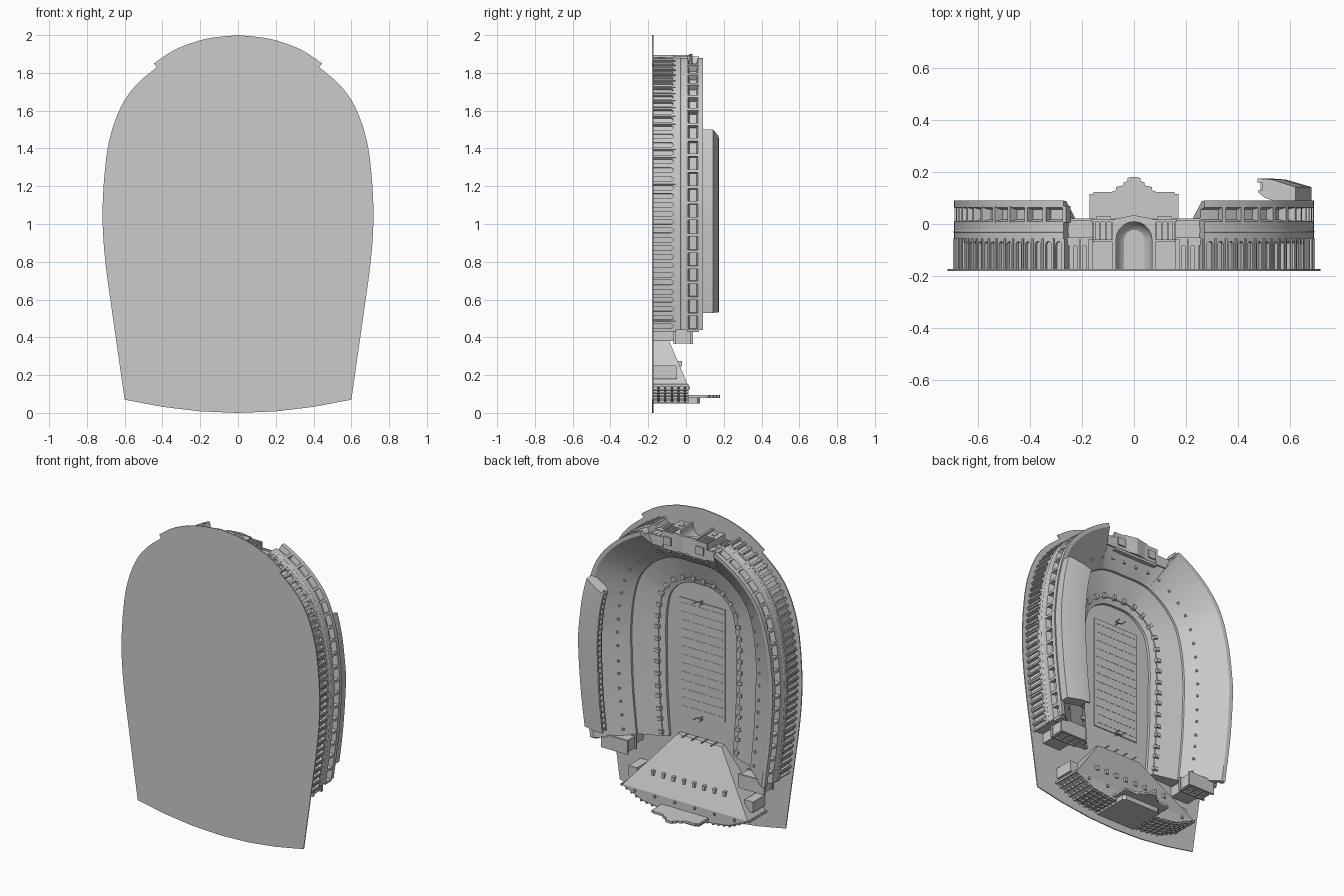
import bpy, bmesh, math
from mathutils import Matrix, Vector

cube = bpy.data.objects.get("Cube")
if cube:
    bpy.data.objects.remove(cube, do_unlink=True)

GREY = (0.6, 0.6, 0.6, 1)
grey = bpy.data.materials.new("stone grey")
grey.use_nodes = True
grey.diffuse_color = GREY
grey.node_tree.nodes["Principled BSDF"].inputs["Base Color"].default_value = GREY

GROUND = -0.175
FLAT = Matrix.Identity(4)


# ---- helpers ----
def finish(bm, name, smooth=False):
    bmesh.ops.recalc_face_normals(bm, faces=bm.faces)
    mesh = bpy.data.meshes.new(name)
    bm.to_mesh(mesh)
    bm.free()
    mesh.materials.append(grey)
    obj = bpy.data.objects.new(name, mesh)
    bpy.context.collection.objects.link(obj)
    if smooth:
        bpy.ops.object.select_all(action='DESELECT')
        obj.select_set(True)
        bpy.context.view_layer.objects.active = obj
        bpy.ops.object.shade_smooth_by_angle(angle=math.radians(25))


def loft(bm, rows, closed=True):
    vs = [[bm.verts.new(p) for p in row] for row in rows]
    n = len(rows[0])
    for a, b in zip(vs, vs[1:]):
        for i in range(n if closed else n - 1):
            j = (i + 1) % n
            bm.faces.new((a[i], a[j], b[j], b[i]))
    if closed:
        bm.faces.new(vs[0])
        bm.faces.new(vs[-1])


def prism(bm, pts, z0, z1, frame=FLAT):
    loft(bm, [[frame @ Vector((x, y, z)) for x, y in pts] for z in (z0, z1)])


def box(bm, lo, hi, frame=FLAT):
    lo, hi = Vector(lo), Vector(hi)
    m = frame @ Matrix.Translation((lo + hi) / 2) @ Matrix.Diagonal((*(hi - lo), 1))
    bmesh.ops.create_cube(bm, size=1, matrix=m)


def boxes_both_sides(bm, lo, hi):
    box(bm, lo, hi)
    box(bm, (-hi[0], *lo[1:]), (-lo[0], *hi[1:]))


def mirrored(half):
    return half + [(-x, z) for x, z in reversed(half) if x > 0]


def curve(pts, u):
    i = min(int(u), len(pts) - 2)
    f = u - i
    p = [Vector(pts[max(0, min(len(pts) - 1, k))]) for k in range(i - 1, i + 3)]
    return 0.5 * (2 * p[1] + (p[2] - p[0]) * f + (2 * p[0] - 5 * p[1] + 4 * p[2] - p[3]) * f * f
                  + (3 * p[1] - p[0] - 3 * p[2] + p[3]) * f ** 3)


# ---- horseshoe plan: inner and outer curves from one open end to the other ----
OUTER = mirrored([(.63, .44), (.67, .75), (.69, 1.05), (.683, 1.2), (.655, 1.4), (.6, 1.58),
                  (.52, 1.7), (.41, 1.8), (.27, 1.88), (.14, 1.9), (0, 1.9)])
INNER = mirrored([(.23, .46), (.25, .75), (.255, 1.05), (.255, 1.2), (.245, 1.31), (.225, 1.39),
                  (.19, 1.44), (.15, 1.475), (.1, 1.5), (.05, 1.51), (0, 1.51)])
END, GAP_A, GAP_B = 20, 8, 12


def plan(t, u):
    return curve(INNER, u).lerp(curve(OUTER, u), t)


def sweep(bm, profile, u0, u1, steps):
    rows = []
    for k in range(steps + 1):
        u = u0 + (u1 - u0) * k / steps
        spots = [(plan(t, u), y) for t, y in profile]
        rows.append([(p.x, y, p.y) for p, y in spots])
    loft(bm, rows)


def stations(t, u0, u1, spacing):
    """Evenly spaced frames (along, up, outward) and their spacing."""
    pts = [plan(t, u0 + (u1 - u0) * k / 400) for k in range(401)]
    lengths = [(b - a).length for a, b in zip(pts, pts[1:])]
    count = round(sum(lengths) / spacing)
    width = sum(lengths) / count
    run, frames = 0, []
    for a, b, d in zip(pts, pts[1:], lengths):
        run += d
        if len(frames) < count and run >= (len(frames) + .5) * width:
            g = (b - a).normalized()
            frames.append(Matrix(((g.x, 0, g.y, a.x), (0, 1, 0, 0), (g.y, 0, -g.x, a.y), (0, 0, 0, 1))))
    return frames, width


def arch(w, top, r, spring, bottom=GROUND):
    arc = [(r * math.cos(a), spring + r * math.sin(a)) for a in (math.pi * k / 10 for k in range(11))]
    return [(-w, bottom), (-w, top), (w, top), (w, bottom), (r, bottom)] + arc + [(-r, bottom)]


# ---- ground plate ----
side = [(.6, .07), (.65, .42), (.7, .78), (.717, 1.02), (.708, 1.25), (.68, 1.45), (.62, 1.62),
        (.54, 1.735), (.43, 1.83)]
crown = [(.445, 1.85), (.33, 1.925), (.17, 1.98), (0, 2)]
base = [(.0, 0), (.2, .008), (.4, .032)]
half = base[1:] + [tuple(curve(side, k / 4)) for k in range(33)]
half += [tuple(curve(crown, k / 4)) for k in range(13)]
outline = base[:1] + mirrored(half)
bm = bmesh.new()
loft(bm, [[(x, y, z) for x, z in outline] for y in (-.18, -.173)])
finish(bm, "ground_plate")

# ---- seating bowl ----
lower = [(0, GROUND), (0, -.155), (.09, -.143), (.09, -.137), (.455, -.09), (.455, -.075)]
upper = [(.94, .088), (1, .09), (1, .063), (.92, .055), (.92, .018), (1, .01), (1, -.025),
         (1.008, -.03), (1, -.035), (1, -.055), (.965, -.058), (.965, GROUND)]
for name, u0 in (("left_seating", 0), ("right_seating", GAP_B)):
    bm = bmesh.new()
    sweep(bm, lower + upper, u0, u0 + GAP_A, 48)
    finish(bm, name, True)
bm = bmesh.new()
sweep(bm, lower + [(.76, .015), (.8, .02), (.8, GROUND)], GAP_A, GAP_B, 24)
finish(bm, "end_seating", True)

# ---- outer arcade and gallery piers ----
arcade, piers = bmesh.new(), bmesh.new()
for u0 in (0, GAP_B):
    frames, w = stations(1, u0, u0 + GAP_A, .046)
    for f in frames:
        prism(arcade, arch(w / 2, -.056, w * .27, -.08), -.014, 0, f)
        box(arcade, (-w / 2 - .004, GROUND, 0), (-w / 2 + .004, -.056, .005), f)
    frames, w = stations(1, u0, u0 + GAP_A, .083)
    for f in frames:
        box(piers, (-w / 2 - .008, .005, -.04), (-w / 2 + .008, .07, -.001), f)
finish(arcade, "outer_arcade")
finish(piers, "gallery_piers")

# ---- seating portals ----
bm = bmesh.new()
for f in stations(.1, 0, END, .075)[0]:
    box(bm, (-.011, -.165, -.012), (.011, -.122, .018), f)
for t, y, u0, u1 in ((.6, -.03, 0, END), (.8, .035, 0, GAP_A), (.8, .035, GAP_B, END)):
    s = .007 if t < .7 else .003
    for f in stations(t, u0, u1, .09)[0]:
        box(bm, (-s, y - .025, -s), (s, y + s, s * 1.5), f)
finish(bm, "seating_portals")

# ---- playing field with raised line strips ----
bm = bmesh.new()
box(bm, (-.165, -.176, .65), (.165, -.167, 1.385))
for k in range(13):
    z = .68 + k * .056
    box(bm, (-.15, -.168, z - .0015), (.15, -.1655, z + .0015))
finish(bm, "playing_field")
bm = bmesh.new()
for z in (.64, 1.4):
    box(bm, (-.003, GROUND, z - .003), (.003, -.145, z + .003))
    box(bm, (-.025, -.145, z - .003), (.025, -.14, z + .003))
    boxes_both_sides(bm, (.021, -.14, z - .003), (.025, -.105, z + .003))
finish(bm, "goal_posts")

# ---- press box above the left rim ----
bm = bmesh.new()
PRESS = (.36, 4.55)
sweep(bm, [(.9, .075), (.68, .1), (.62, .12), (.62, .13), (.66, .132), (.66, .158), (.61, .16),
           (.61, .175), (.75, .171), (.98, .142), (.98, .085)], *PRESS, 24)
frames, w = stations(.64, *PRESS, .035)
for f in frames:
    box(bm, (-.003, .128, -.006), (.003, .162, .012), f)
finish(bm, "press_box", True)

# ---- entrance rotunda at the closed end ----
bm = bmesh.new()
prism(bm, arch(.082, .018, .069, -.06), 1.875, 1.895)
prism(bm, [(-.09, .016), (.09, .016), (.05, .024), (0, .034), (-.05, .024)], 1.79, 1.9)
box(bm, (-.16, GROUND, 1.775), (.16, .018, 1.812))
boxes_both_sides(bm, (.075, GROUND, 1.8), (.16, .01, 1.88))
boxes_both_sides(bm, (.07, .008, 1.79), (.165, .02, 1.89))
boxes_both_sides(bm, (.09, .018, 1.81), (.145, .03, 1.86))
for x in (.085, .108, .13, .152):
    boxes_both_sides(bm, (x - .004, -.06, 1.88), (x + .004, .01, 1.886))
boxes_both_sides(bm, (.08, -.07, 1.88), (.158, -.06, 1.892))
boxes_both_sides(bm, (.107, -.15, 1.88), (.13, -.11, 1.885))
finish(bm, "entrance_rotunda")
bm = bmesh.new()
R = .069
rings = [(R, GROUND)] + [(R * math.cos(a), -.06 + R * math.sin(a)) for a in (k * math.pi / 16 for k in range(8))]
rings.append((.001, -.06 + R))
loft(bm, [[(r * math.cos(math.pi * k / 20), y, 1.88 - r * math.sin(math.pi * k / 20)) for k in range(21)]
          for r, y in rings], False)
finish(bm, "entrance_niche", True)

# ---- link walls beside the rotunda ----
bm = bmesh.new()
boxes_both_sides(bm, (.15, GROUND, 1.79), (.272, .016, 1.84))
boxes_both_sides(bm, (.15, .012, 1.785), (.265, .022, 1.85))
boxes_both_sides(bm, (.15, -.06, 1.84), (.27, -.052, 1.85))
for x in (.19, .225, .255):
    for sign in (-1, 1):
        m = Matrix.Translation((sign * x, 0, 0))
        prism(bm, arch(.016, -.06, .008, -.09), 1.838, 1.847, m)
        box(bm, (-.005, -.035, 1.838), (.005, -.012, 1.843), m)
finish(bm, "link_walls")

# ---- stand at the open end ----
plan_pts = [(.46, .14), (.32, .075), (.2, .058)]
rim = plan_pts + [(-x, z) for x, z in reversed(plan_pts)]
bm = bmesh.new()
for y_low in (True, False):
    for x, z in rim:
        bm.verts.new((x * .985, GROUND if y_low else .01, z + .008))
    for x in (-.16, .16):
        bm.verts.new((x, GROUND if y_low else -.14, .5))
hull = bmesh.ops.convex_hull(bm, input=bm.verts)
finish(bm, "open_end_stand")

bm = bmesh.new()
for y in (-.15, -.115, -.08, -.045, -.01):
    loft(bm, [[(x, h, z) for x, z in rim] for h in (y, y + .01)])
for (ax, az), (bx, bz) in zip(rim, rim[1:]):
    count = max(2, round(math.hypot(bx - ax, bz - az) / .04))
    for k in range(count + 1):
        x, z = ax + (bx - ax) * k / count, az + (bz - az) * k / count
        box(bm, (x - .004, GROUND, z - .002), (x + .004, .012, z + .012))
boxes_both_sides(bm, (.39, GROUND, .18), (.45, -.05, .25))
finish(bm, "stand_facade")

bm = bmesh.new()
for k in range(8):
    x = -.259 + k * .074
    box(bm, (x - .009, -.08, .245), (x + .009, -.022, .275))
for k in range(6):
    x = -.36 + k * .144
    box(bm, (x - .006, 0, .125), (x + .006, .022, .14))
for x in (-.105, -.035, .035, .105):
    box(bm, (x - .003, GROUND, .5), (x + .003, -.105, .506))
finish(bm, "stand_portals")

# ---- stepped scoreboard ----
bm = bmesh.new()
steps = [(.17, -.02), (.17, .115), (.155, .115), (.155, .122), (.09, .122), (.07, .13), (.07, .142),
         (.04, .148), (.04, .16), (.025, .165), (.025, .176), (.015, .18)]
prism(bm, mirrored(steps), .08, .095)
prism(bm, [(-.14, GROUND), (.14, GROUND), (.14, .06), (.12, .075), (-.12, .075), (-.14, .06)], .05, .08)
finish(bm, "scoreboard")

# ---- end blocks closing the two arms ----
bm = bmesh.new()
boxes_both_sides(bm, (.43, GROUND, .38), (.56, -.05, .445))
boxes_both_sides(bm, (.41, -.06, .375), (.58, .025, .45))
boxes_both_sides(bm, (.4, .022, .365), (.59, .036, .455))
boxes_both_sides(bm, (.4, -.066, .365), (.59, -.054, .455))
for x in (.42, .47, .52, .57):
    boxes_both_sides(bm, (x - .006, -.055, .368), (x + .006, .025, .38))
finish(bm, "end_blocks")
